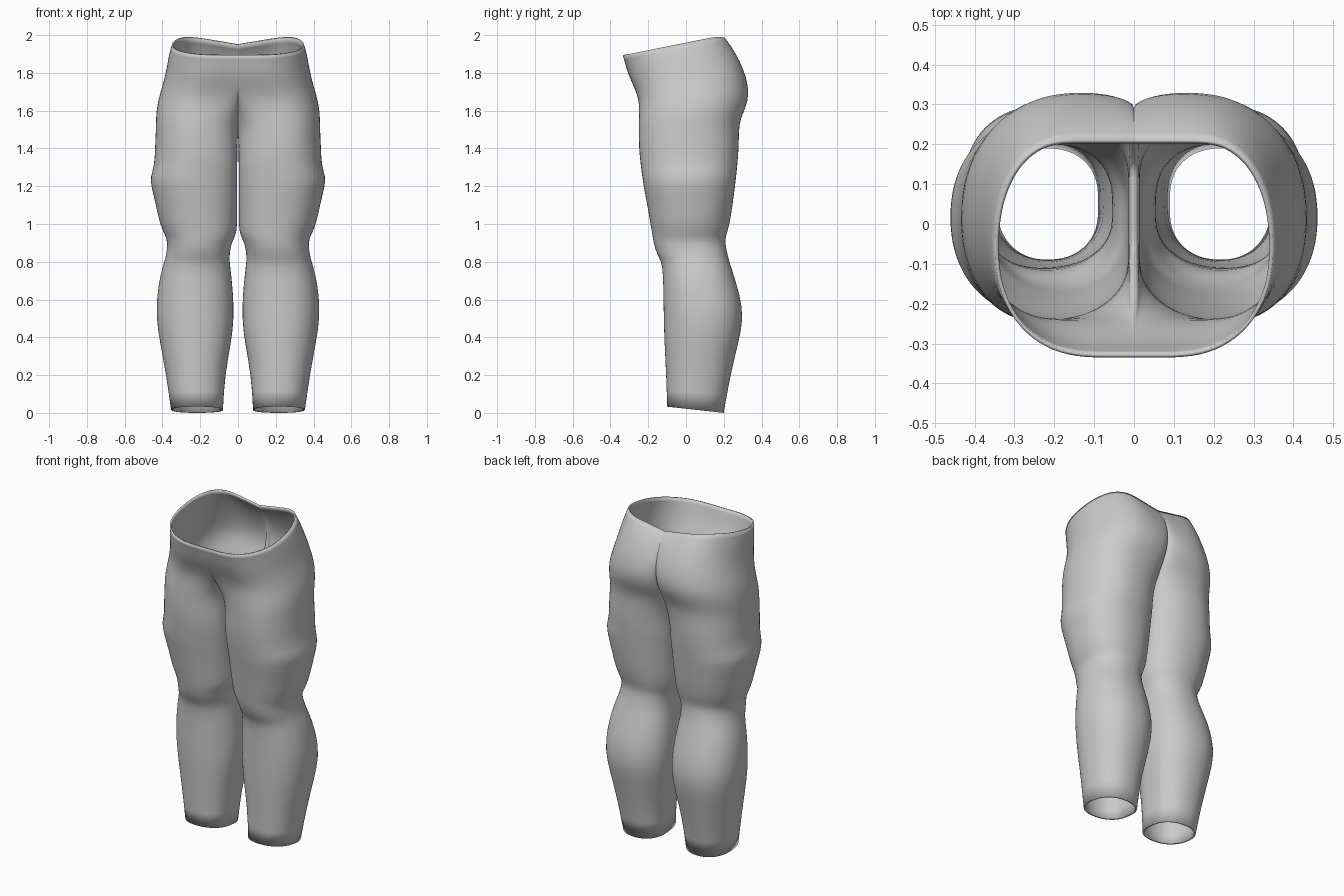
import bpy
import bmesh
from math import sin, cos, pi

cube = bpy.data.objects.get("Cube")
if cube:
    bpy.data.objects.remove(cube)

ARC = 10      # segments in each quarter of a cross-section
FLAT = 6      # segments along the inner side
ROUND = 2 / 2.2

# Leg sections: height, outer x, inner x, front y, back y
LEG = [
    (0, .355, .08, -.1, .2),
    (.2, .38, .07, -.105, .235),
    (.38, .415, .035, -.115, .28),
    (.5, .433, .022, -.118, .305),
    (.62, .43, .025, -.12, .287),
    (.74, .41, .037, -.122, .25),
    (.8, .39, .045, -.13, .23),
    (.84, .38, .045, -.155, .22),
    (.9, .372, .035, -.172, .207),
    (.94, .385, .012, -.178, .212),
    (.99, .412, .004, -.187, .23),
    (1.1, .435, .004, -.205, .247),
    (1.2, .46, .004, -.225, .26),
    (1.25, .465, .004, -.232, .266),
    (1.31, .443, .004, -.24, .272),
    (1.4, .44, .004, -.25, .28),
]

# Hip sections: height, outer x, front y, back y, x of front and back peaks,
# front and back y on the centre line, tilt
HIPS = [
    (1.5, .435, -.25, .28, .22, .2, -.07, .17, 0),
    (1.56, .435, -.25, .29, .21, .19, -.13, .22, 0),
    (1.62, .43, -.247, .318, .19, .16, -.2, .255, 0),
    (1.69, .415, -.255, .335, .16, .14, -.25, .285, .02),
    (1.78, .39, -.285, .32, .13, .13, -.285, .295, .07),
    (1.87, .375, -.31, .285, .11, .13, -.31, .275, .13),
    (1.94, .365, -.322, .25, .1, .14, -.322, .247, .17),
    (2, .35, -.335, .21, .1, .17, -.335, .21, .2),
]


def quarter(side, peak):
    """Rounded arc from the side point to the front or back peak."""
    points = []
    for i in range(ARC):
        a = i / ARC * pi / 2
        points.append((peak[0] + (side[0] - peak[0]) * cos(a) ** ROUND,
                       side[1] + (peak[1] - side[1]) * sin(a) ** ROUND))
    return points


def reverse_quarter(peak, side):
    """The same arc, walked from the peak to the side point."""
    return [peak] + quarter(side, peak)[:0:-1]


def section(z, outer, inner, front, back, front_x, back_x,
            inner_front, inner_back, tilt):
    """Closed cross-section, counter-clockwise from the front peak."""
    middle = (front + back) / 2
    front_peak, back_peak = (front_x, front), (back_x, back)
    outline = reverse_quarter(front_peak, (outer, middle))
    outline += quarter((outer, middle), back_peak)
    outline += reverse_quarter(back_peak, (inner, inner_back))
    for i in range(FLAT):
        outline.append((inner, inner_back + (inner_front - inner_back) * i / FLAT))
    outline += quarter((inner, inner_front), front_peak)
    points = []
    for x, y in outline:
        # Tilted rims, with a dip at the middle of the back of the waist
        dip = max(tilt, 0) / 4 * max(0, 1 - x / .3) * min(1, max(0, y / .2))
        points.append((x, y, z + tilt * (y - .2) - dip))
    return points


def leg_section(z, outer, inner, front, back):
    x, y = (outer + inner) / 2, (front + back) / 2
    flat = max(.02, min(.1, (z - .9) / 4))
    return section(z, outer, inner, front, back, x, x,
                   y - flat, y + flat, 0 if z else -.11)


def hip_section(z, outer, *rest):
    return section(z, outer, 0, *rest)


# Left half of the shell, lofted from ankle to waist
bm = bmesh.new()
sections = [leg_section(*row) for row in LEG] + [hip_section(*row) for row in HIPS]
rings = [[bm.verts.new(p) for p in points] for points in sections]
for low, high in zip(rings, rings[1:]):
    for i in range(len(low)):
        j = (i + 1) % len(low)
        corners = (low[i], low[j], high[j], high[i])
        # Leave the hips open along the centre line
        if max(v.co.x for v in corners) > .0001:
            bm.faces.new(corners)
loose = [v for v in bm.verts if not v.link_faces]
bmesh.ops.delete(bm, geom=loose, context='VERTS')
for face in bm.faces:
    face.smooth = True

mesh = bpy.data.meshes.new("trousers")
bm.to_mesh(mesh)
bm.free()
trousers = bpy.data.objects.new("trousers", mesh)
bpy.context.collection.objects.link(trousers)

# Plain grey material
grey = bpy.data.materials.new("light grey")
grey.use_nodes = True
colour = (.6, .6, .6, 1)
grey.diffuse_color = colour
grey.node_tree.nodes["Principled BSDF"].inputs["Base Color"].default_value = colour
mesh.materials.append(grey)

# Right half, smoothing and a thin wall
mirror = trousers.modifiers.new("mirror", 'MIRROR')
mirror.use_clip = True
mirror.merge_threshold = .001
smooth = trousers.modifiers.new("smooth", 'SUBSURF')
smooth.levels = smooth.render_levels = 1
wall = trousers.modifiers.new("wall", 'SOLIDIFY')
wall.thickness = .01
wall.offset = -1
